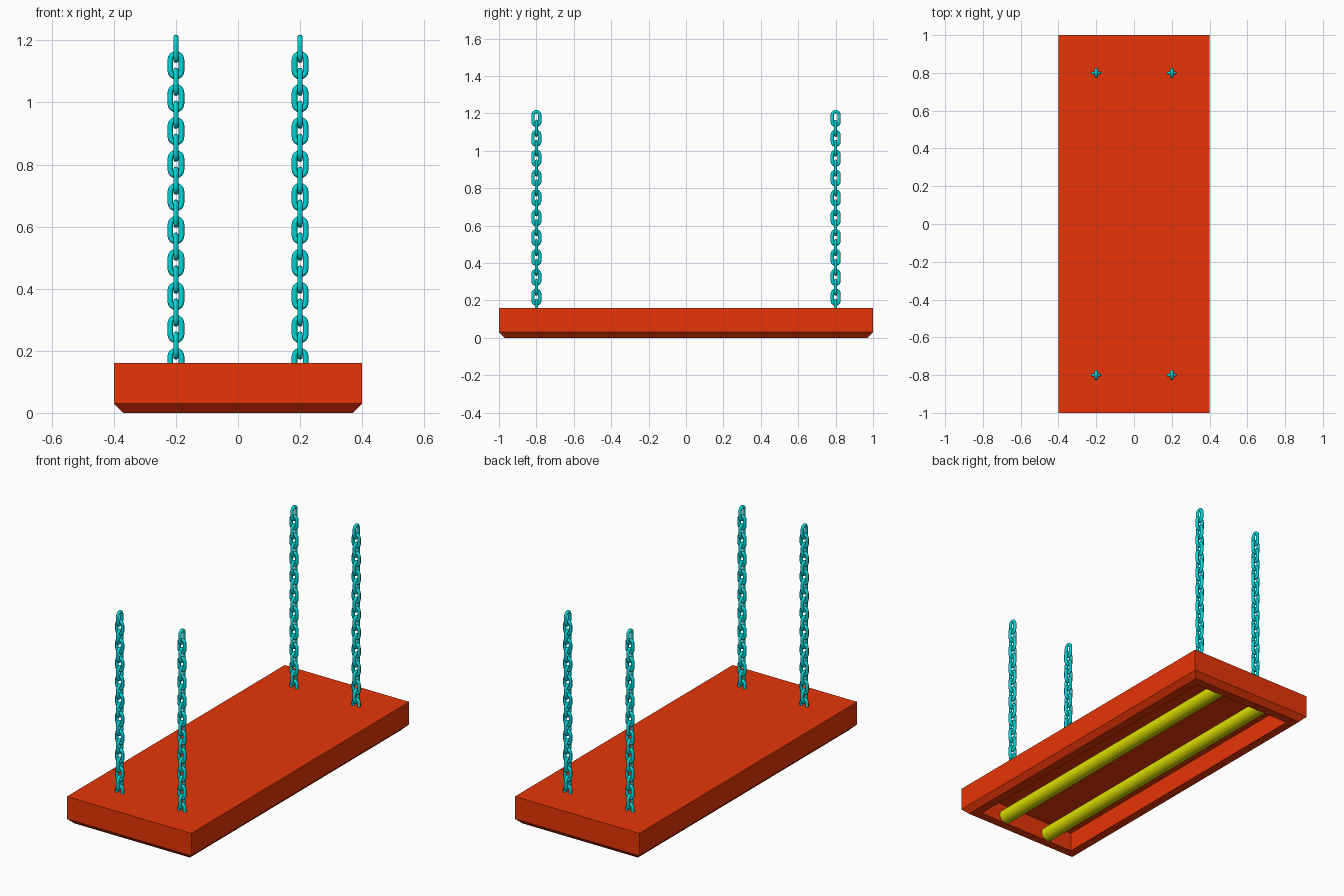
import bpy, bmesh, math
from mathutils import Vector

if "Cube" in bpy.data.objects:
    bpy.data.objects.remove(bpy.data.objects["Cube"])


def material(name, rgb):
    m = bpy.data.materials.new(name)
    m.diffuse_color = (*rgb, 1)
    m.use_nodes = True
    m.node_tree.nodes["Principled BSDF"].inputs["Base Color"].default_value = m.diffuse_color
    return m


RED = material("red_paint", (0.80, 0.036, 0.002))
TEAL = material("teal_metal", (0.0, 0.68, 0.70))
YELLOW = material("yellow_tube", (0.72, 0.74, 0.0))


def add_object(name, bm, mat, smooth=False):
    bmesh.ops.recalc_face_normals(bm, faces=bm.faces)
    me = bpy.data.meshes.new(name)
    bm.to_mesh(me)
    bm.free()
    me.materials.append(mat)
    ob = bpy.data.objects.new(name, me)
    bpy.context.collection.objects.link(ob)
    if smooth:
        bpy.ops.object.select_all(action='DESELECT')
        ob.select_set(True)
        bpy.context.view_layer.objects.active = ob
        bpy.ops.object.shade_smooth_by_angle(angle=math.radians(40))
    return ob


# Housing: rectangular rings from the top, round the chamfered rim, into the recess
bm = bmesh.new()
rings = []
for hx, hy, z in [(0.40, 1.0, 0.16), (0.40, 1.0, 0.03), (0.37, 0.97, 0.0),
                  (0.32, 0.92, 0.0), (0.32, 0.92, 0.11)]:
    rings.append([bm.verts.new((sx * hx, sy * hy, z))
                  for sx, sy in ((-1, -1), (1, -1), (1, 1), (-1, 1))])
for a, b in zip(rings, rings[1:]):
    for i in range(4):
        j = (i + 1) % 4
        bm.faces.new((a[i], a[j], b[j], b[i]))
bm.faces.new(rings[0])
bm.faces.new(rings[-1])
add_object("lamp_housing", bm, RED)

# Two light tubes lying in the recess
for side, x in (("left", -0.15), ("right", 0.15)):
    bm = bmesh.new()
    bmesh.ops.create_cone(bm, cap_ends=True, segments=32,
                          radius1=0.04, radius2=0.04, depth=1.84)
    for v in bm.verts:
        v.co = Vector((v.co.x + x, v.co.z, v.co.y + 0.04))
    add_object("light_tube_" + side, bm, YELLOW, True)

# Chains of alternating oval links
WIRE, BEND, STRAIGHT = 0.009, 0.018, 0.0185
PITCH, FIRST, LINKS = 0.0531, 0.164, 20


def add_link(bm, cx, cy, cz, along_x):
    n, sides = 8, 10
    loops = []
    for half in (1, -1):
        for k in range(n + 1):
            a = math.pi * k / n + (0 if half == 1 else math.pi)
            c, s = math.cos(a), math.sin(a)
            loop = []
            for t in range(sides):
                b = 2 * math.pi * t / sides
                r = BEND + WIRE * math.cos(b)
                u, w, d = r * c, r * s + half * STRAIGHT, WIRE * math.sin(b)
                p = (cx + u, cy + d, cz + w) if along_x else (cx + d, cy + u, cz + w)
                loop.append(bm.verts.new(p))
            loops.append(loop)
    for i, a in enumerate(loops):
        b = loops[(i + 1) % len(loops)]
        for t in range(sides):
            q = (t + 1) % sides
            bm.faces.new((a[t], a[q], b[q], b[t]))


for end, y in (("front", -0.8), ("back", 0.8)):
    for side, x in (("left", -0.2), ("right", 0.2)):
        bm = bmesh.new()
        for i in range(LINKS):
            add_link(bm, x, y, FIRST + i * PITCH, i % 2 == 0)
        add_object(f"chain_{end}_{side}", bm, TEAL, True)
